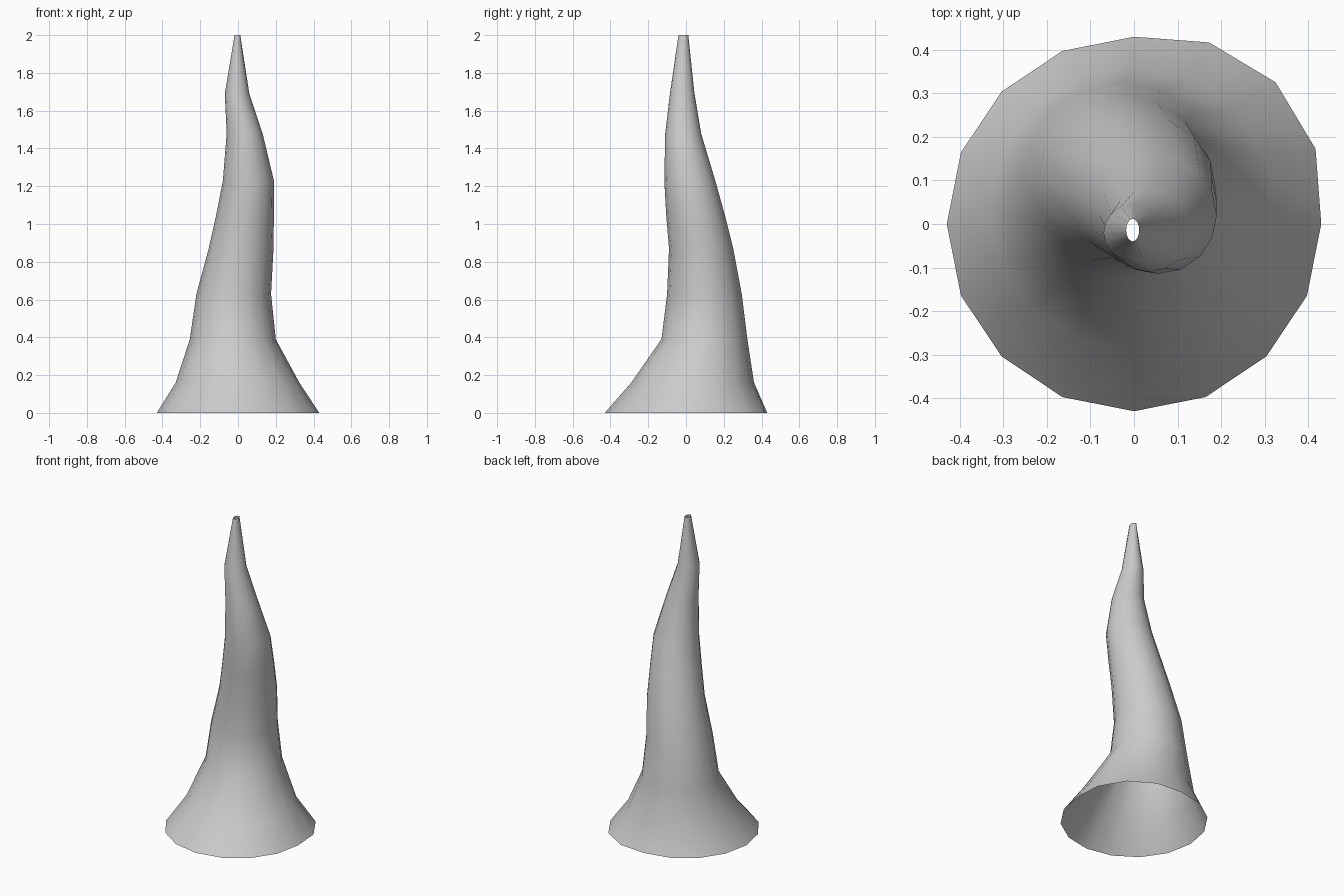
import bpy, bmesh
from math import cos, sin, pi

if "Cube" in bpy.data.objects:
    bpy.data.objects.remove(bpy.data.objects["Cube"])

SIDES = 16
# height, x min, x max, y min, y max of each cross-section
RINGS = [
    (0.00, -0.43, 0.43, -0.43, 0.43),
    (0.16, -0.33, 0.325, -0.29, 0.36),
    (0.39, -0.255, 0.20, -0.13, 0.325),
    (0.63, -0.22, 0.175, -0.10, 0.295),
    (0.87, -0.155, 0.188, -0.09, 0.25),
    (1.05, -0.115, 0.19, -0.105, 0.205),
    (1.23, -0.08, 0.19, -0.115, 0.155),
    (1.48, -0.06, 0.13, -0.11, 0.08),
    (1.69, -0.07, 0.06, -0.085, 0.045),
    (2.00, -0.018, 0.012, -0.04, 0.012),
]


def add_ring(bm, z, x0, x1, y0, y1):
    ring = []
    for i in range(SIDES):
        a = 2 * pi * i / SIDES
        # the base flares out a little toward one corner
        k = 1 + (0.07 * max(0, cos(2 * (a - pi / 4))) if z == 0 and a < pi / 2 else 0)
        ring.append(bm.verts.new(((x0 + x1) / 2 + k * (x1 - x0) / 2 * cos(a),
                                  (y0 + y1) / 2 + k * (y1 - y0) / 2 * sin(a), z)))
    return ring


# Twisting horn: an open tube lofted through the rings
bm = bmesh.new()
rings = [add_ring(bm, *r) for r in RINGS]
for low, high in zip(rings, rings[1:]):
    for i in range(SIDES):
        j = (i + 1) % SIDES
        bm.faces.new((low[i], low[j], high[j], high[i])).smooth = True

mesh = bpy.data.meshes.new("twisted_horn")
bm.to_mesh(mesh)
bm.free()
horn = bpy.data.objects.new("twisted_horn", mesh)
bpy.context.collection.objects.link(horn)
